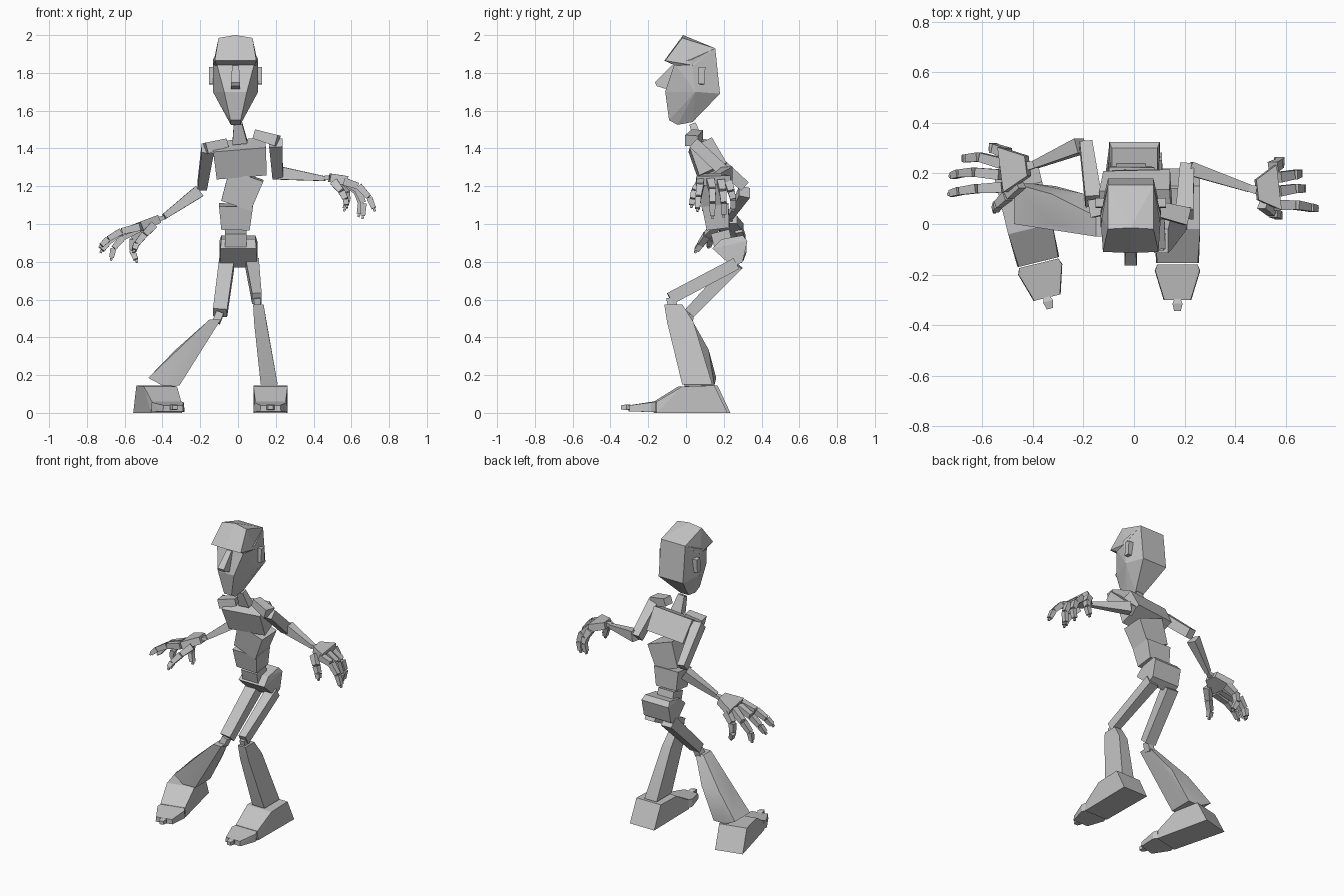
import bpy, bmesh
from mathutils import Vector, Matrix

start_cube = bpy.data.objects.get("Cube")
if start_cube:
    bpy.data.objects.remove(start_cube)

clay = bpy.data.materials.new("plain grey")
clay.use_nodes = True
grey = (0.55, 0.55, 0.55, 1)
clay.diffuse_color = grey
clay.node_tree.nodes["Principled BSDF"].inputs["Base Color"].default_value = grey


def hull(name, points, smooth=False):
    """Faceted solid wrapped around a handful of points."""
    bm = bmesh.new()
    for point in points:
        bm.verts.new(point)
    bmesh.ops.convex_hull(bm, input=bm.verts)
    bmesh.ops.delete(bm, geom=[v for v in bm.verts if not v.link_faces], context='VERTS')
    bmesh.ops.dissolve_limit(bm, angle_limit=0.03, verts=bm.verts, edges=bm.edges)
    bmesh.ops.recalc_face_normals(bm, faces=bm.faces)
    mesh = bpy.data.meshes.new(name)
    bm.to_mesh(mesh)
    bm.free()
    mesh.materials.append(clay)
    if smooth:
        mesh.shade_smooth()
        mesh.set_sharp_from_angle(angle=0.6)
    obj = bpy.data.objects.new(name, mesh)
    bpy.context.collection.objects.link(obj)
    return obj


def limb(name, start, end, start_size, end_size, across=(1, 0, 0)):
    """Tapered box between two joints; sizes are (width, depth)."""
    start, end = Vector(start), Vector(end)
    axis = (end - start).normalized()
    side = Vector(across)
    side = (side - axis * side.dot(axis)).normalized()
    depth = axis.cross(side)
    points = []
    for centre, (wide, deep) in ((start, start_size), (end, end_size)):
        for i in (-1, 1):
            for j in (-1, 1):
                points.append(centre + side * (i * wide / 2) + depth * (j * deep / 2))
    return hull(name, points)


def mirrored(name, profile, centre=0):
    """Solid from (half width, y, z) points mirrored across x."""
    return hull(name, [(centre + s * half, y, z) for half, y, z in profile for s in (-1, 1)])


def stacked(name, rings):
    """Solid through level rectangles (x range, y range, z)."""
    return hull(name, [(x, y, z) for xs, ys, z in rings for x in xs for y in ys], smooth=True)


# Head: skull with narrow jaw, and an overhanging forehead
head_x = -0.013
mirrored("face", [
    (.1, -.06, 1.85), (.06, -.11, 1.7), (.027, -.09, 1.55), (.025, -.045, 1.525),
    (.03, .035, 1.54), (.09, .18, 1.69), (.12, .05, 1.7), (.12, .03, 1.87),
    (.09, .155, 1.93)], head_x)
mirrored("forehead", [
    (.11, -.11, 1.865), (.1, -.06, 1.84), (.09, -.02, 1.985), (0, -.015, 2),
    (0, -.115, 1.865), (.09, .155, 1.93), (.12, .04, 1.84)], head_x)
mirrored("nose", [
    (.018, -.05, 1.84), (.018, -.075, 1.84), (.024, -.165, 1.75),
    (.024, -.155, 1.73), (.024, -.09, 1.71)], head_x)
for label, s in (("left", 1), ("right", -1)):
    x = head_x + s * .122
    limb(label + "_ear", (x, .085, 1.83), (x + s * .005, .08, 1.74), (.035, .035), (.025, .035))

# Neck and torso
limb("neck", (0, .035, 1.53), (.01, .07, 1.43), (.045, .035), (.08, .05))
limb("chest", (.005, .075, 1.42), (.015, .14, 1.28), (.28, .13), (.265, .16), (1, 0, .13))
limb("ribs", (.045, .14, 1.26), (-.01, .15, 1.1), (.19, .15), (.165, .13), (1, 0, -.2))
limb("belly", (-.01, .155, 1.1), (-.013, .17, .975), (.18, .14), (.15, .12), (1, 0, -.08))
limb("waist", (-.012, .18, .96), (-.012, .2, .88), (.115, .1), (.115, .1))
mirrored("pelvis", [(.095, .14, .87), (.09, .19, .92), (.09, .3, .94), (.1, .325, .91),
                    (.1, .3, .8), (.1, .25, .77)], .002)

# Arms
back = (0, 1, 0)
limb("left_collar", (.09, .06, 1.475), (.21, .03, 1.44), (.06, .05), (.07, .06), back)
limb("right_collar", (-.06, .08, 1.43), (-.17, .06, 1.4), (.06, .045), (.07, .06), back)
limb("left_upper_arm", (.2, .04, 1.43), (.21, .22, 1.26), (.07, .06), (.055, .065))
limb("right_upper_arm", (-.16, .09, 1.4), (-.19, .31, 1.2), (.065, .065), (.05, .06))
limb("left_forearm", (.22, .22, 1.27), (.46, .14, 1.24), (.055, .07), (.03, .025), back)
limb("right_forearm", (-.21, .31, 1.17), (-.39, .235, 1.04), (.06, .065), (.03, .03), back)


def hand(label, wrist, heel, knuckles, fingers, palm_across):
    """Wrist, palm and jointed fingers, each finger given by its joints."""
    limb(label + "_wrist", wrist, heel, (.025, .02), (.035, .025), back)
    limb(label + "_palm", heel, knuckles, (.08, .045), (.18, .05), palm_across)
    for finger, joints in fingers.items():
        joints = [Vector(j) for j in joints]
        width = .042
        for n, (a, b) in enumerate(zip(joints, joints[1:])):
            name = f"{label}_{finger}_{n + 1}"
            limb(name, a, a.lerp(b, .95), (width, width), (width * .85, width * .8), back)
            width *= .87
        # small nail nub past the last joint
        tip = joints[-1]
        step = (tip - joints[-2]).normalized() * .014
        limb(f"{label}_{finger}_nub", tip, tip + step, (.016, .014), (.012, .012), back)


hand("left", (.455, .14, 1.245), (.485, .135, 1.245), (.57, .145, 1.23), {
    "index": [(.56, .075, 1.225), (.64, .075, 1.2), (.695, .065, 1.14), (.72, .06, 1.08)],
    "middle": [(.57, .13, 1.225), (.635, .14, 1.18), (.665, .14, 1.11), (.66, .14, 1.04)],
    "ring": [(.57, .185, 1.22), (.63, .195, 1.17), (.65, .2, 1.11), (.64, .2, 1.05)],
    "little": [(.55, .225, 1.22), (.575, .24, 1.17), (.58, .25, 1.13), (.565, .25, 1.08)],
    "thumb": [(.51, .08, 1.22), (.55, .045, 1.17), (.57, .035, 1.13), (.575, .03, 1.1)],
}, back)
hand("right", (-.39, .235, 1.035), (-.42, .23, 1.025), (-.52, .215, .985), {
    "index": [(-.52, .145, .985), (-.62, .14, .96), (-.69, .13, .92), (-.725, .12, .885)],
    "middle": [(-.53, .195, .985), (-.63, .205, .95), (-.69, .2, .9), (-.72, .19, .86)],
    "ring": [(-.52, .24, .98), (-.61, .265, .93), (-.66, .26, .87), (-.67, .26, .82)],
    "little": [(-.5, .28, .97), (-.555, .3, .92), (-.56, .305, .86), (-.54, .29, .81)],
    "thumb": [(-.45, .16, .99), (-.5, .11, .94), (-.54, .075, .89), (-.55, .055, .86)],
}, back)

# Legs
limb("left_thigh", (.075, .265, .79), (.1, -.085, .605), (.07, .065), (.05, .065))
limb("right_thigh", (-.06, .27, .79), (-.095, .02, .53), (.08, .075), (.075, .06))
limb("left_knee", (.1, -.08, .61), (.105, -.07, .56), (.035, .05), (.035, .05))
limb("right_knee", (-.095, .02, .53), (-.115, .01, .48), (.04, .05), (.04, .05))
stacked("left_shin", [
    ((.08, .135), (-.115, -.02), .575), ((.085, .15), (-.1, .04), .48),
    ((.12, .21), (-.02, .14), .15)])
stacked("right_shin", [
    ((-.15, -.09), (-.05, .03), .495), ((-.33, -.2), (0, .12), .335),
    ((-.475, -.4), (0, .16), .185), ((-.4, -.31), (-.01, .15), .145)])

# Feet: heel wedge, toe cap and small tip, turned as one
foot_profile = [(.09, .22, 0), (.085, -.155, 0), (.08, -.155, .06),
                (.09, -.02, .14), (.09, .15, .145)]
toe_profile = [(.08, -.16, .005), (.08, -.16, .06), (.09, -.185, .005), (.088, -.185, .055),
               (.055, -.3, .008), (.052, -.3, .04)]
tip_profile = [(.012, -.295, .02), (.012, -.295, .04), (.02, -.315, .015),
               (.02, -.315, .045), (.013, -.345, .018), (.013, -.345, .04)]
for label, centre, turn in (("left", (.172, 0, 0), 0), ("right", (-.415, 0, 0), .24)):
    for part, profile in (("foot", foot_profile), ("toe", toe_profile), ("toe_tip", tip_profile)):
        piece = mirrored(f"{label}_{part}", profile)
        piece.data.transform(Matrix.Translation(centre) @ Matrix.Rotation(turn, 4, 'Z'))
